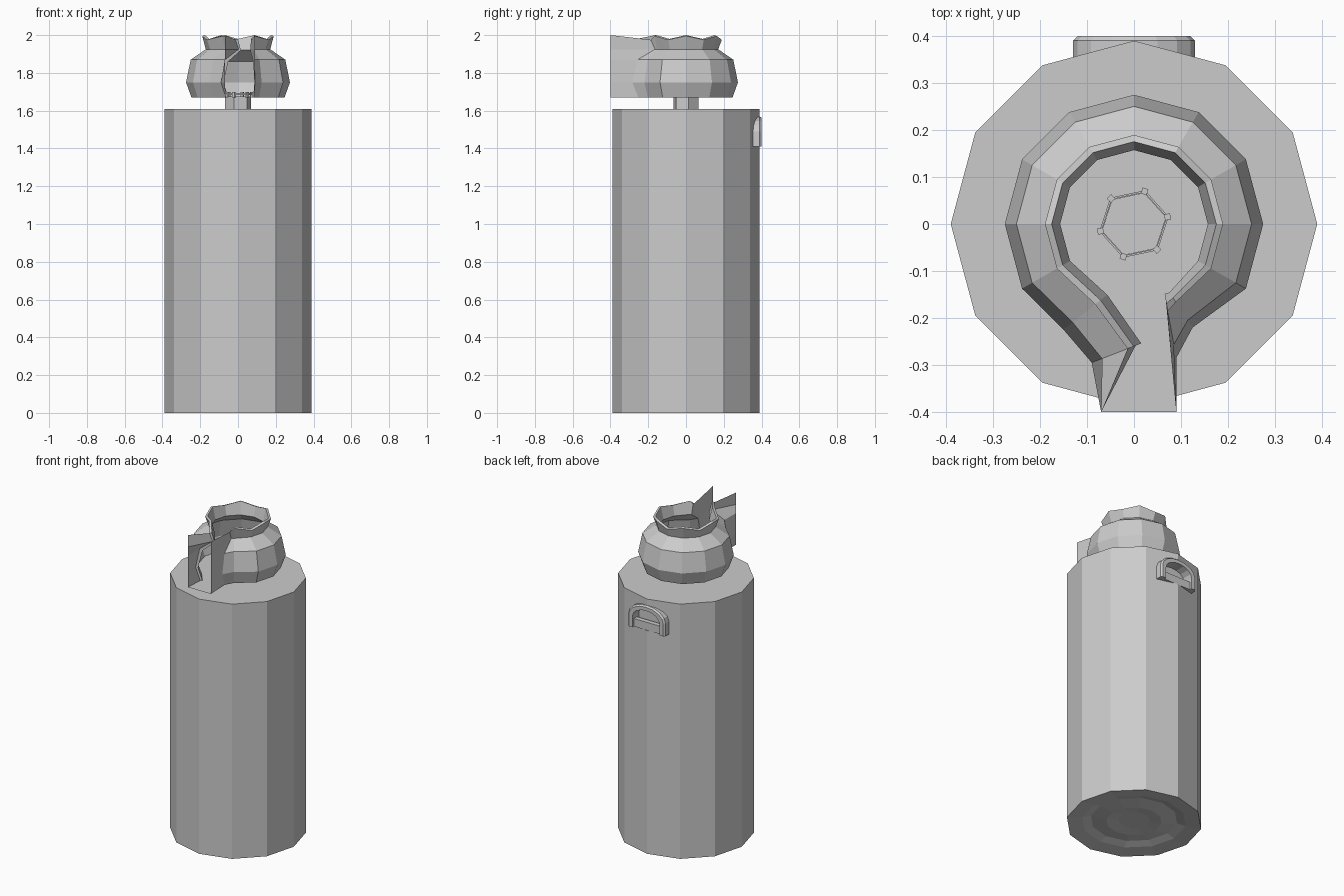
import bpy, bmesh
from math import sin, cos, pi, radians
from mathutils import Matrix

if "Cube" in bpy.data.objects:
    bpy.data.objects.remove(bpy.data.objects["Cube"])


def make(name, verts, faces):
    me = bpy.data.meshes.new(name)
    bm = bmesh.new()
    vs = [bm.verts.new(v) for v in verts]
    for f in faces:
        bm.faces.new([vs[i] for i in f])
    bmesh.ops.remove_doubles(bm, verts=bm.verts, dist=1e-5)
    bmesh.ops.recalc_face_normals(bm, faces=bm.faces)
    bm.to_mesh(me)
    bm.free()
    ob = bpy.data.objects.new(name, me)
    bpy.context.collection.objects.link(ob)
    return ob


def lathe(name, profile, n, phase=0.0):
    verts = [(r * cos(phase + 2 * pi * k / n), r * sin(phase + 2 * pi * k / n), z)
             for r, z in profile for k in range(n)]
    faces = [(i * n + k, i * n + (k + 1) % n, (i + 1) * n + (k + 1) % n, (i + 1) * n + k)
             for i in range(len(profile) - 1) for k in range(n)]
    faces += [tuple(range(n)), tuple(range((len(profile) - 1) * n, len(profile) * n))]
    return make(name, verts, faces)


# Tank with a shallow dished base, and the neck above it
tank = lathe("tank", [(0.09, 0.02), (0.16, 0.012), (0.25, 0.025), (0.3, 0.01),
                      (0.39, 0), (0.39, 1.61)], 12)
lathe("neck", [(0.07, 1.6), (0.07, 1.675)], 6, radians(12))


# Arched hand recess on the back of the tank
def arch(w, top, straight, n=8):
    pts = [(w, 1.41)]
    pts += [(w * cos(pi * k / n), straight + (top - straight) * sin(pi * k / n))
            for k in range(n + 1)]
    return pts + [(-w, 1.41)]


outer_arch, inner_arch = arch(0.13, 1.57, 1.49), arch(0.095, 1.54, 1.48)
m = len(outer_arch)
loops = [(outer_arch, 0.34), (outer_arch, 0.39), (arch(0.12, 1.562, 1.49), 0.4),
         (inner_arch, 0.4), (inner_arch, 0.34)]
make("handle_frame", [(x, y, z) for pts, y in loops for x, z in pts],
     [(a * m + i, a * m + i + 1, b * m + i + 1, b * m + i)
      for a, b in ((0, 1), (1, 2), (2, 3), (3, 4), (4, 0)) for i in range(m - 1)]
     + [tuple(a * m + i for a in range(5)) for i in (0, m - 1)])

cutter = make("recess_cutter", [(x, y, z) for y in (0.335, 0.45) for x, z in inner_arch],
              [(i, (i + 1) % m, m + (i + 1) % m, m + i) for i in range(m)]
              + [tuple(range(m)), tuple(range(m, 2 * m))])
cutter.hide_render = True
cutter.hide_viewport = True
cut = tank.modifiers.new("recess", 'BOOLEAN')
cut.object = cutter
cut.operation = 'DIFFERENCE'
cut.solver = 'EXACT'

bpy.ops.mesh.primitive_cube_add(size=1, location=(0, 0.37, 1.435))
lip = bpy.context.object
lip.name = "recess_lip"
lip.scale = (0.19, 0.03, 0.05)

# Collar: one wall section swept along an open twelve-sided path
stations = [((0.09, -0.285), (0.07, -0.175)), ((0.125, -0.22), (0.085, -0.16))]
for deg in range(-30, 211, 30):
    c, s = cos(radians(deg)), sin(radians(deg))
    stations.append(((0.275 * c, 0.275 * s), (0.18 * c, 0.18 * s)))
stations += [((-0.15, -0.225), (-0.075, -0.165)), ((-0.09, -0.295), (-0.005, -0.262))]
section = [(0.7, 1.67), (1.0, 1.75), (0.74, 1.87), (-0.1, 1.925), (0.1, 1.98),
           (-0.05, 1.985), (-0.24, 1.92), (0.55, 1.86), (0.84, 1.75), (0.55, 1.67)]
n, rows = len(section), []
for k, (o, i) in enumerate(stations):
    lift = 0.015 if k % 2 else -0.005
    rows.append([(i[0] + t * (o[0] - i[0]), i[1] + t * (o[1] - i[1]),
                  z + (lift if z > 1.97 else 0)) for t, z in section])
faces = [(k * n + j, k * n + (j + 1) % n, (k + 1) * n + (j + 1) % n, (k + 1) * n + j)
         for k in range(len(rows) - 1) for j in range(n)]
faces += [tuple(range(n)), tuple(range((len(rows) - 1) * n, len(rows) * n))]
make("collar", [v for row in rows for v in row], faces)

# Upright flaps running forward from both collar ends
for name, row, x in (("flap_right", rows[0], 0.09), ("flap_left", rows[-1], -0.07)):
    edge = row[:5]
    front = [(x, -0.4, 2.0 if j == 4 else v[2]) for j, v in enumerate(edge)]
    make(name, edge + front, [(j, j + 1, j + 6, j + 5) for j in range(4)])

# Collar floor with its front tongue
floor = [row[0] for row in rows] + [(-0.07, -0.4, 1.67), (0.09, -0.4, 1.67)]
make("collar_floor", floor, [tuple(range(len(floor)))])

# Valve ring: six small posts joined by thin bars
pts = [(0.073 * cos(radians(12 + 60 * k)), 0.073 * sin(radians(12 + 60 * k))) for k in range(6)]
bm = bmesh.new()
for k, (x, y) in enumerate(pts):
    turn = Matrix.Rotation(radians(12 + 60 * k), 4, 'Z')
    bmesh.ops.create_cube(bm, size=1, matrix=Matrix.Translation((x, y, 1.685)) @ turn
                          @ Matrix.Diagonal((0.013, 0.013, 0.03, 1)))
    x2, y2 = pts[(k + 1) % 6]
    bmesh.ops.create_cube(bm, size=1, matrix=Matrix.Translation(((x + x2) / 2, (y + y2) / 2, 1.688))
                          @ Matrix.Rotation(radians(42 + 60 * k), 4, 'Z')
                          @ Matrix.Diagonal((0.004, 0.073, 0.01, 1)))
me = bpy.data.meshes.new("valve_ring")
bm.to_mesh(me)
bm.free()
bpy.context.collection.objects.link(bpy.data.objects.new("valve_ring", me))
